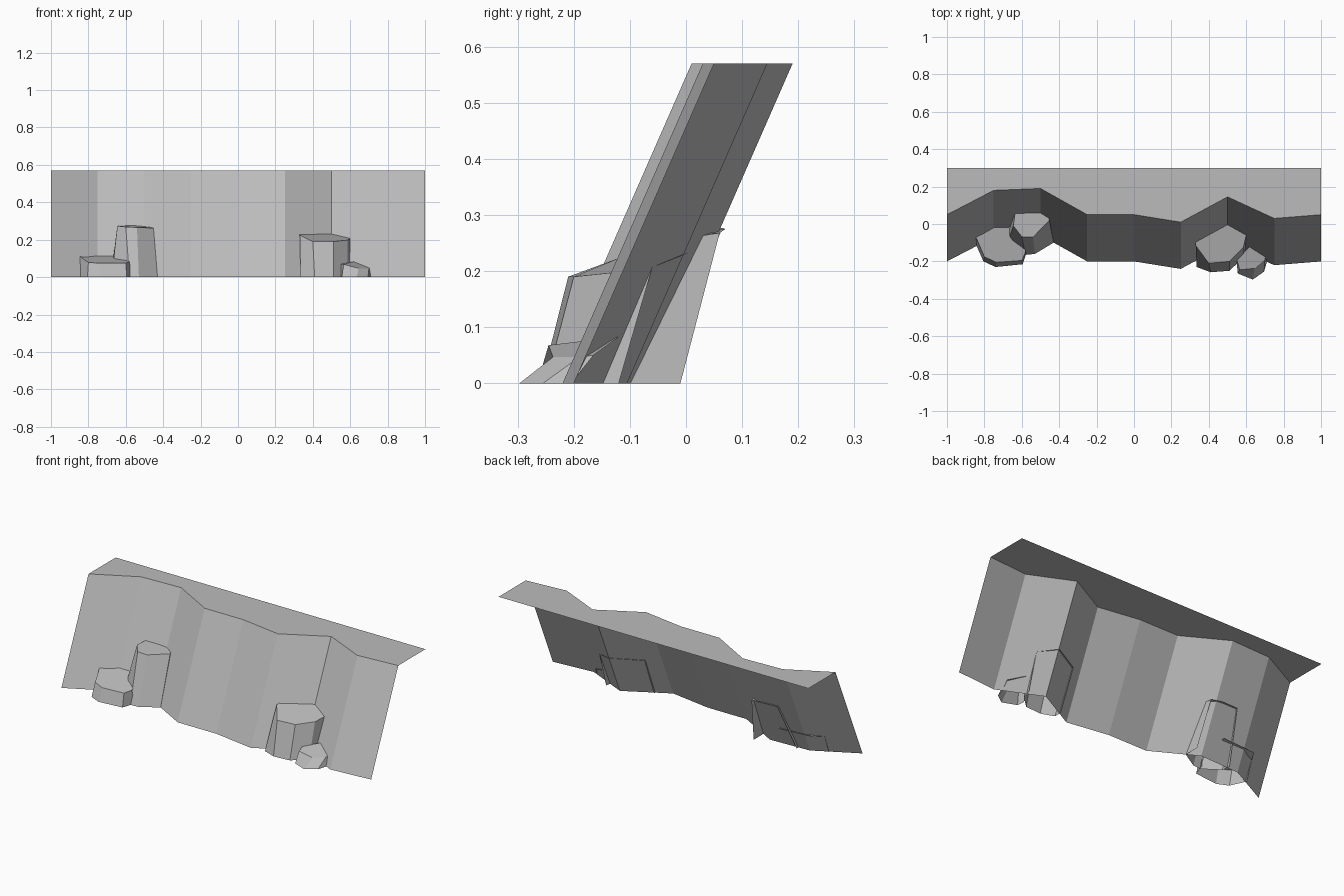
import bpy

cube = bpy.data.objects.get("Cube")
if cube:
    bpy.data.objects.remove(cube)

# Single stone colour
stone = bpy.data.materials.new("stone_grey")
stone.use_nodes = True
GREY = (0.5, 0.5, 0.5, 1)
stone.diffuse_color = GREY
stone.node_tree.nodes["Principled BSDF"].inputs["Base Color"].default_value = GREY


def add_mesh(name, verts, faces):
    mesh = bpy.data.meshes.new(name)
    mesh.from_pydata(verts, [], faces)
    mesh.materials.append(stone)
    obj = bpy.data.objects.new(name, mesh)
    bpy.context.collection.objects.link(obj)
    return obj


def strip(start_a, start_b, count):
    """Quads joining two rows of points."""
    return [(start_a + i, start_a + i + 1, start_b + i + 1, start_b + i)
            for i in range(count - 1)]


# Leaning cliff wall with a flat ledge on top, open behind
HEIGHT, LEAN, BACK = 0.57, 0.25, 0.30
rim = [0.05, 0.18, 0.19, 0.05, 0.05, 0.01, 0.145, 0.03, 0.05]
n = len(rim)
xs = [-1 + 2 * i / (n - 1) for i in range(n)]
foot_row = [(x, y - LEAN, 0) for x, y in zip(xs, rim)]
rim_row = [(x, y, HEIGHT) for x, y in zip(xs, rim)]
back_row = [(x, BACK, HEIGHT) for x in xs]
add_mesh("cliff_wall", foot_row + rim_row, strip(0, n, n))
add_mesh("cliff_ledge", rim_row + back_row, strip(0, n, n))


def rock(name, foot, top, back):
    """Rock shell, open at the bottom and where it meets the wall."""
    k = len(foot)
    verts = [(x, y, 0) for x, y in foot] + top + back
    cap = tuple(range(k, 2 * k + len(back)))
    return add_mesh(name, verts, strip(0, k, k) + [cap])


# Rocks at the foot: outline on the ground, upper outline, rear upper corners
rock("left_low_rock",
     [(-.845, -.11), (-.805, -.20), (-.74, -.23), (-.595, -.215), (-.57, -.14)],
     [(-.845, -.07, .11), (-.80, -.175, .078), (-.735, -.205, .075),
      (-.60, -.195, .075), (-.58, -.15, .08)],
     [(-.60, 0, .115), (-.815, -.015, .117)])

rock("left_tall_rock",
     [(-.68, -.05), (-.675, -.10), (-.58, -.165), (-.53, -.16),
      (-.43, -.10), (-.43, -.01)],
     [(-.635, .065, .277), (-.645, -.01, .274), (-.60, -.068, .268),
      (-.54, -.07, .266), (-.452, .02, .262), (-.465, .06, .268)],
     [(-.53, .07, .275)])

rock("right_tall_rock",
     [(.335, -.185), (.335, -.23), (.41, -.258), (.51, -.25),
      (.585, -.18), (.60, -.12)],
     [(.33, -.09, .228), (.33, -.115, .225), (.40, -.21, .19),
      (.51, -.20, .19), (.585, -.125, .198), (.60, -.06, .207)],
     [(.50, .003, .232)])

rock("right_small_rock",
     [(.55, -.22), (.555, -.265), (.635, -.297), (.695, -.255), (.71, -.205)],
     [(.55, -.19, .07), (.565, -.245, .068), (.645, -.237, .047),
      (.70, -.19, .047), (.705, -.165, .05)],
     [(.62, -.12, .083)])
